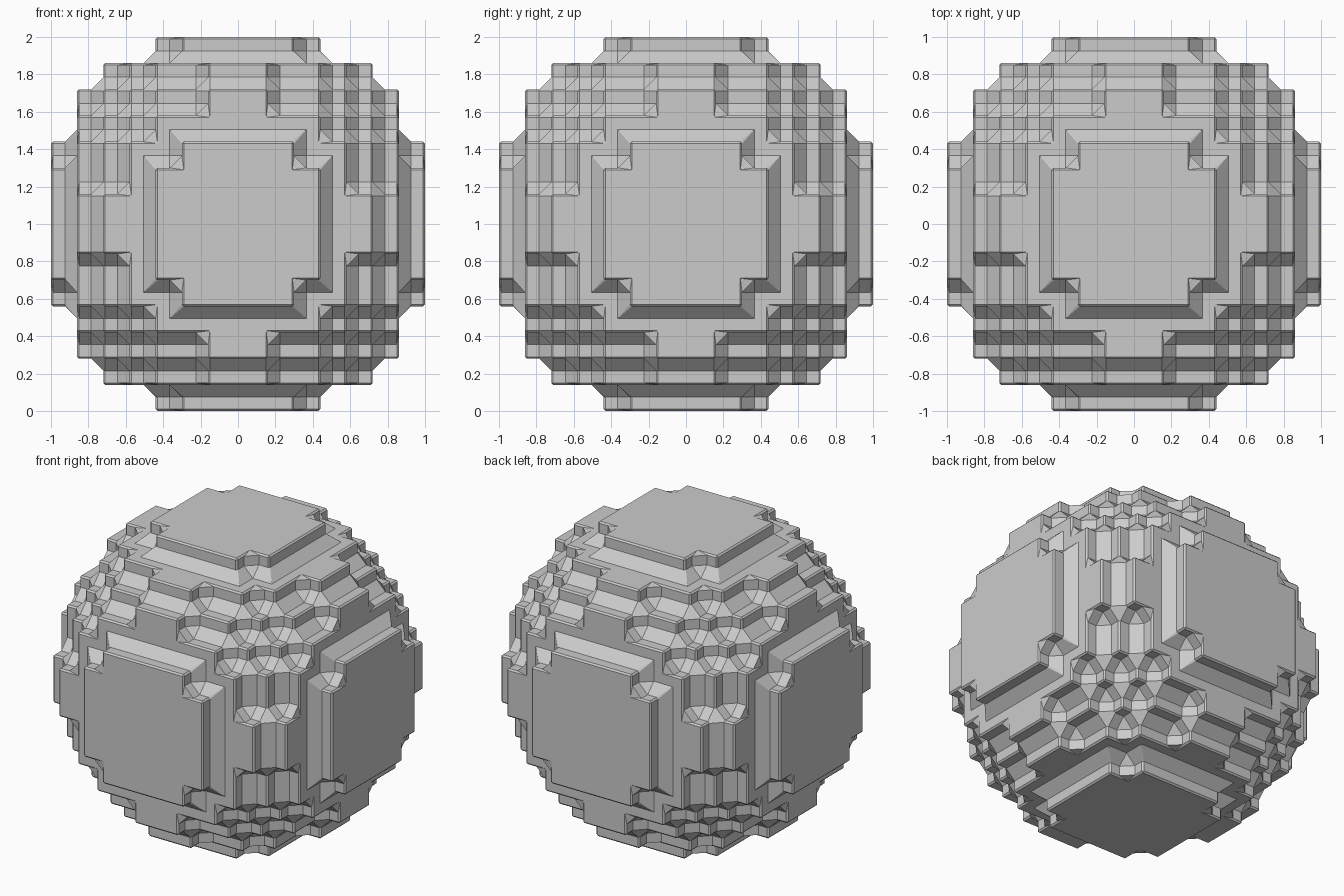
import bpy, bmesh
from mathutils import Vector

if "Cube" in bpy.data.objects:
    bpy.data.objects.remove(bpy.data.objects["Cube"])

CELL = 0.14      # block pitch
GROW = 0.02      # outward offset of every block wall
R2 = 51          # squared ball radius, in cells
CONCAVE, CONVEX = 0.065, 0.01   # chamfer sizes


def inside(c):
    return sum((v + 0.5) ** 2 for v in c) <= R2


def place(p):
    # cell corner -> world position, with walls pushed outward
    return Vector([v * CELL + GROW * ((v > 0) - (v < 0)) for v in p]) + Vector((0, 0, 1))


# Outer skin of the block ball
bm = bmesh.new()
corners = {}


def vert(p):
    if p not in corners:
        corners[p] = bm.verts.new(place(p))
    return corners[p]


span = range(-8, 8)
for c in [(x, y, z) for x in span for y in span for z in span]:
    if not inside(c):
        continue
    for axis in range(3):
        u, v = (axis + 1) % 3, (axis + 2) % 3
        for side in (0, 1):
            n = list(c)
            n[axis] += 2 * side - 1
            if inside(n):
                continue
            loop = []
            for du, dv in ((0, 0), (1, 0), (1, 1), (0, 1)):
                p = list(c)
                p[axis] += side
                p[u] += du
                p[v] += dv
                loop.append(vert(tuple(p)))
            bm.faces.new(loop if side else loop[::-1])

# Wide chamfer in the inner corners, fine chamfer on the outer ones
bm.normal_update()
weight = bm.edges.layers.float.new("bevel_weight_edge")
for e in bm.edges:
    if len(e.link_faces) == 2 and e.calc_face_angle(0) > 0.1:
        e[weight] = CONVEX / CONCAVE if e.is_convex else 1.0

mesh = bpy.data.meshes.new("block_ball")
bm.to_mesh(mesh)
bm.free()
ball = bpy.data.objects.new("block_ball", mesh)
bpy.context.collection.objects.link(ball)
bev = ball.modifiers.new("chamfer", 'BEVEL')
bev.limit_method = 'WEIGHT'
bev.offset_type = 'OFFSET'
bev.width = CONCAVE
bev.segments = 1
bev.use_clamp_overlap = False
bev.loop_slide = True
